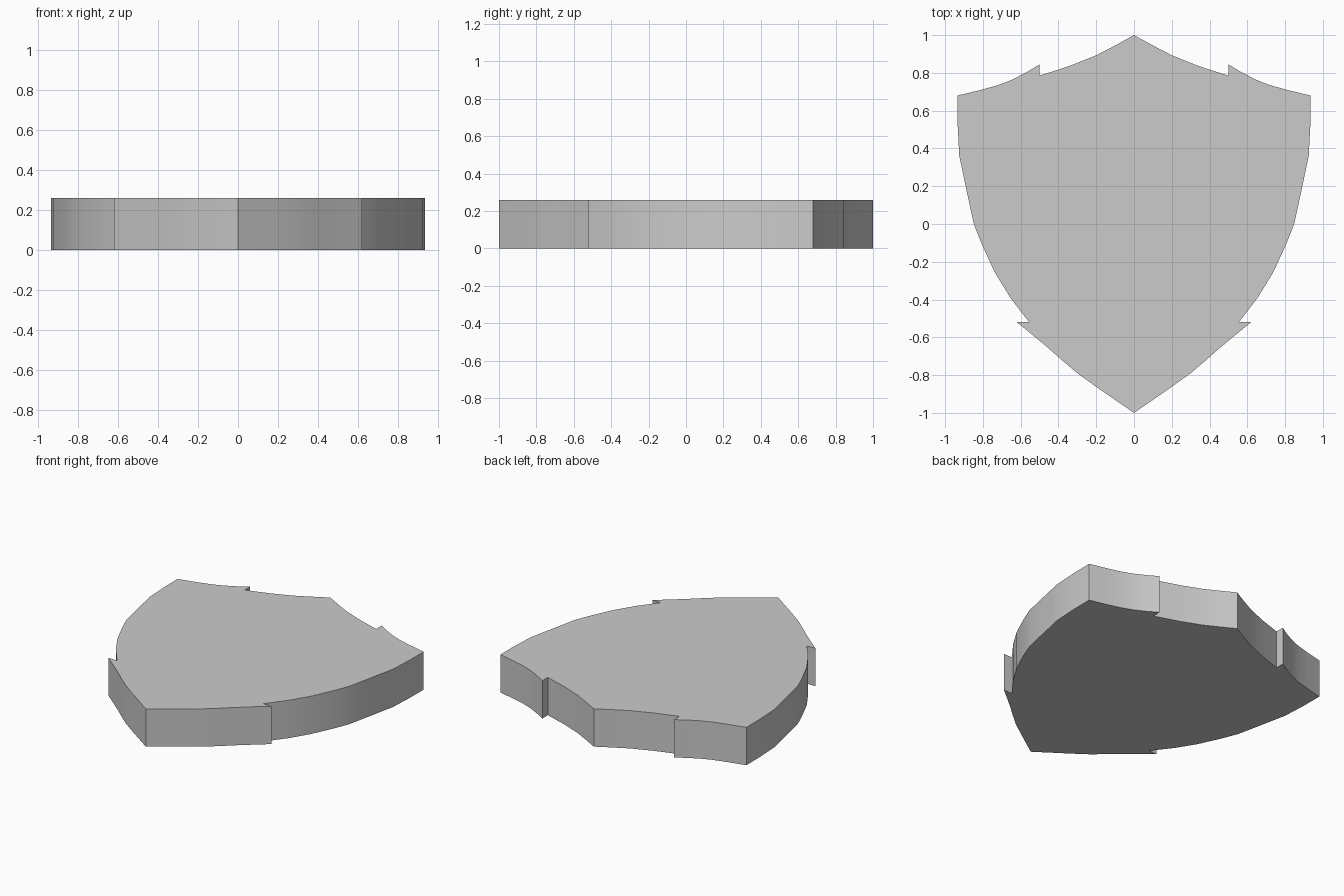
import bpy, bmesh

if "Cube" in bpy.data.objects:
    bpy.data.objects.remove(bpy.data.objects["Cube"])

THICKNESS = 0.26

# Right half of the shield outline, from top point to bottom point
half = [
    (0, 1.0), (0.1, 0.945), (0.2, 0.893), (0.34, 0.837), (0.5, 0.785),   # crown
    (0.5, 0.845), (0.575, 0.80), (0.65, 0.762), (0.72, 0.735),           # top notch
    (0.81, 0.71), (0.935, 0.68),                                         # shoulder
    (0.934, 0.53), (0.925, 0.36), (0.91, 0.29), (0.885, 0.17),           # side
    (0.848, 0.0), (0.825, -0.06), (0.80, -0.12), (0.735, -0.26),
    (0.655, -0.39), (0.555, -0.52),
    (0.62, -0.52), (0.54, -0.585), (0.45, -0.66), (0.38, -0.722),        # lower notch
    (0.3, -0.79), (0.2, -0.862), (0, -1.0),                              # tip
]
outline = half + [(-x, y) for x, y in reversed(half[1:-1])]

# Extrude the mirrored outline into a slab
bm = bmesh.new()
base = bm.faces.new([bm.verts.new((x, y, 0)) for x, y in outline])
top = bmesh.ops.extrude_face_region(bm, geom=[base], use_keep_orig=True)
bmesh.ops.translate(bm, vec=(0, 0, THICKNESS),
                    verts=[v for v in top["geom"] if isinstance(v, bmesh.types.BMVert)])
bmesh.ops.recalc_face_normals(bm, faces=bm.faces)

mesh = bpy.data.meshes.new("shield_plate")
bm.to_mesh(mesh)
bm.free()
shield = bpy.data.objects.new("shield_plate", mesh)
bpy.context.collection.objects.link(shield)

# Smooth curved rim, sharp corners
bpy.context.view_layer.objects.active = shield
shield.select_set(True)
bpy.ops.object.shade_smooth_by_angle(angle=0.5)
